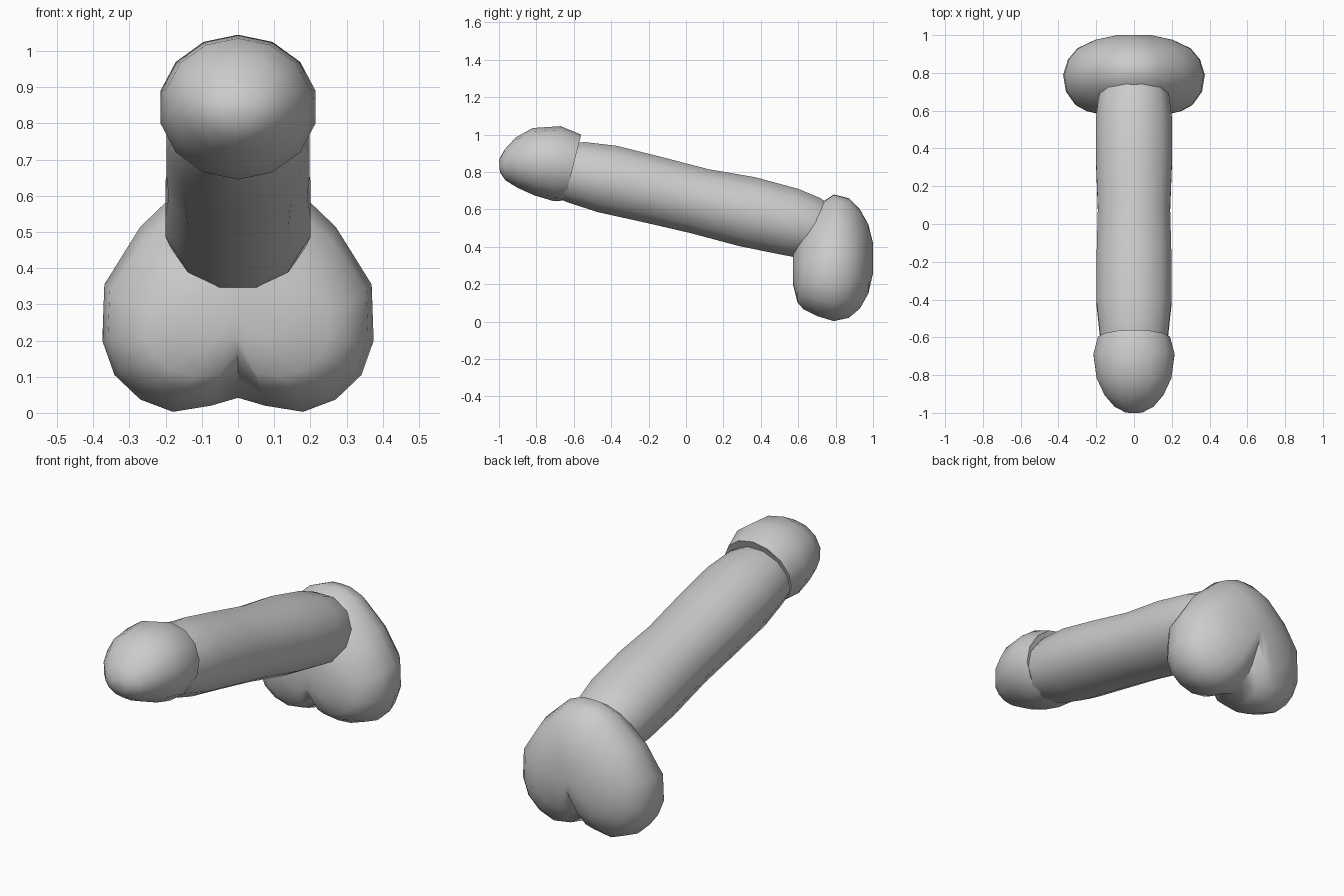
import bpy, bmesh, math

if "Cube" in bpy.data.objects:
    bpy.data.objects.remove(bpy.data.objects["Cube"])


def make_object(name, rings, angle=60):
    """Skin a list of closed rings and close both ends with a fan."""
    bm = bmesh.new()
    loops = [[bm.verts.new(p) for p in ring] for ring in rings]
    n = len(loops[0])
    for a, b in zip(loops, loops[1:]):
        for i in range(n):
            j = (i + 1) % n
            bm.faces.new((a[i], a[j], b[j], b[i]))
    for loop in (loops[0], loops[-1]):
        mid = bm.verts.new([sum(v.co[k] for v in loop) / n for k in range(3)])
        for i in range(n):
            bm.faces.new((loop[i], loop[(i + 1) % n], mid))
    bmesh.ops.recalc_face_normals(bm, faces=bm.faces)
    mesh = bpy.data.meshes.new(name)
    bm.to_mesh(mesh)
    bm.free()
    obj = bpy.data.objects.new(name, mesh)
    bpy.context.collection.objects.link(obj)
    bpy.ops.object.select_all(action='DESELECT')
    obj.select_set(True)
    bpy.context.view_layer.objects.active = obj
    bpy.ops.object.shade_smooth_by_angle(angle=math.radians(angle))
    return obj


def tilted_ring(y_top, z_top, y_bot, z_bot, half_width, sides, offset=0.0):
    """Ellipse spanning a top and a bottom point in the side view."""
    ring = []
    flat = math.cos(math.pi * 2 * offset / sides)
    for i in range(sides):
        a = 2 * math.pi * (i + offset) / sides
        c = math.cos(a) / flat
        t = (1 + c) / 2
        ring.append((half_width * math.sin(a),
                     y_bot + (y_top - y_bot) * t,
                     z_bot + (z_top - z_bot) * t))
    return ring


# Shaft: top y, z, bottom y, z, half width
shaft = [
    (-0.60, 0.955, -0.69, 0.665, 0.175),
    (-0.54, 0.96, -0.64, 0.64, 0.186),
    (-0.37, 0.94, -0.47, 0.585, 0.205),
    (-0.13, 0.88, -0.22, 0.53, 0.205),
    (0.12, 0.815, 0.03, 0.472, 0.198),
    (0.37, 0.772, 0.28, 0.405, 0.208),
    (0.60, 0.71, 0.50, 0.36, 0.208),
    (0.72, 0.66, 0.58, 0.345, 0.195),
    (0.80, 0.60, 0.70, 0.34, 0.17),
]
make_object("shaft", [tilted_ring(*r, 12, 0.5) for r in shaft])

# Rounded head with a raised rim
head = [
    (-0.585, 0.94, -0.65, 0.69, 0.15),
    (-0.56, 1.00, -0.65, 0.647, 0.195),
    (-0.67, 1.045, -0.71, 0.645, 0.22),
    (-0.82, 1.035, -0.81, 0.675, 0.203),
    (-0.91, 0.985, -0.90, 0.715, 0.16),
    (-0.97, 0.92, -0.965, 0.755, 0.105),
    (-1.00, 0.865, -0.995, 0.80, 0.045),
]
make_object("head", [tilted_ring(*r, 14) for r in head])

# Two-lobed base: half outline (x, height) scaled by y, top, bottom, half width
half = [(0.2, 0.025), (0.48, 0.0), (0.72, 0.05), (0.91, 0.15), (1.0, 0.29),
        (0.985, 0.52), (0.72, 0.755), (0.56, 0.84), (0.35, 0.95), (0.15, 0.995)]
outline = [(0, 0.035)] + half + [(0, 1)] + [(-x, t) for x, t in reversed(half)]
levels = [
    (0.572, 0.38, 0.20, 0.14),
    (0.597, 0.46, 0.10, 0.25),
    (0.63, 0.52, 0.065, 0.31),
    (0.70, 0.62, 0.03, 0.36),
    (0.79, 0.68, 0.003, 0.375),
    (0.87, 0.66, 0.02, 0.35),
    (0.93, 0.60, 0.07, 0.30),
    (0.975, 0.52, 0.15, 0.205),
    (1.00, 0.42, 0.26, 0.09),
]
rings = []
for y, top, bot, w in levels:
    ring = []
    for x, t in outline:
        z = bot + (top - bot) * t
        # Cleft under the middle, deeper away from the centre ring
        if t < 0.2 and abs(x) < 0.1 and 0.58 < y < 0.99:
            z += 0.015 + 0.35 * abs(y - 0.79) * (1 if y > 0.79 else 0.7)
        ring.append((x * w, y, z))
    rings.append(ring)
make_object("base", rings)
